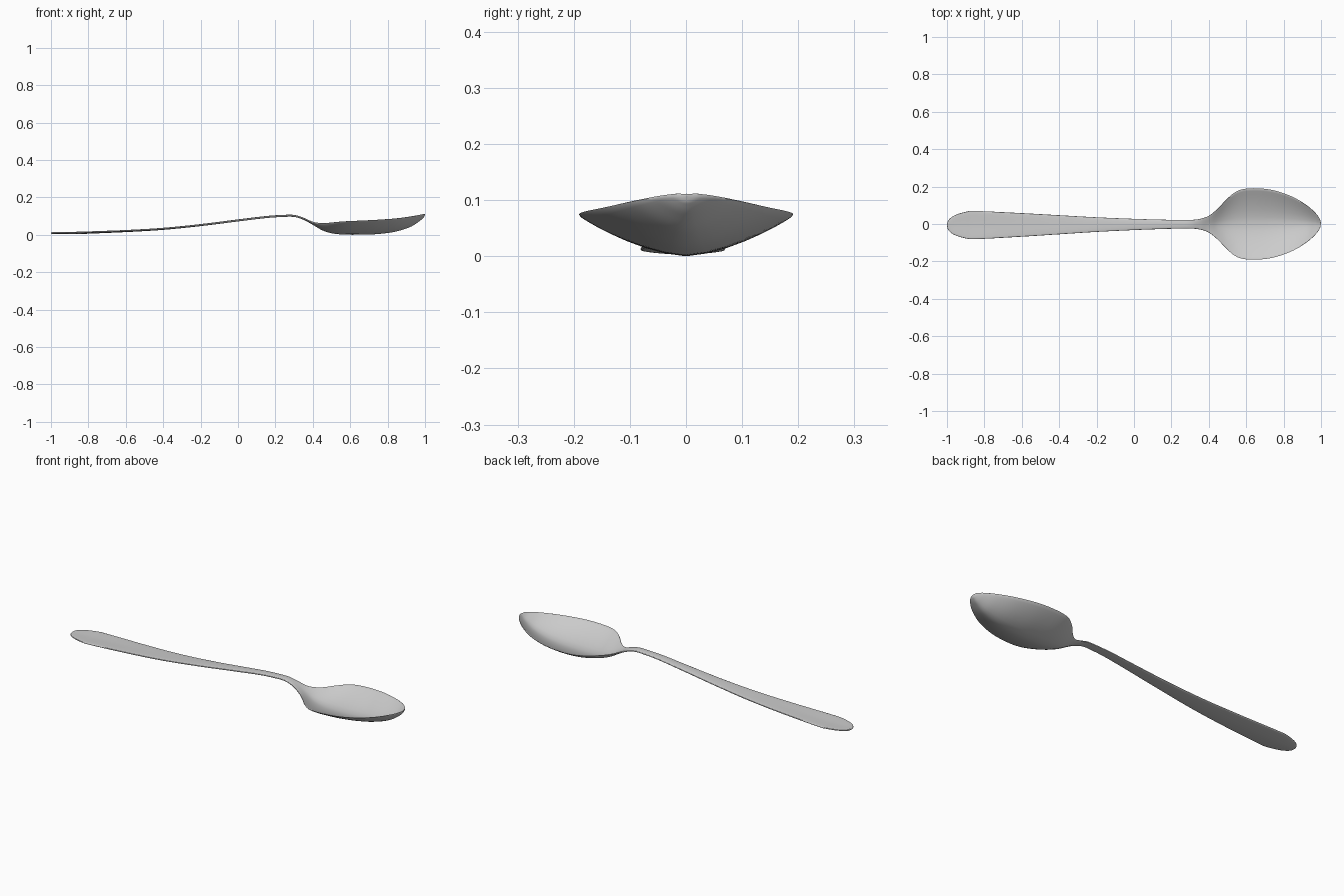
import bpy, bmesh, math

if "Cube" in bpy.data.objects:
    bpy.data.objects.remove(bpy.data.objects["Cube"])

# Stations along the spoon: x, half width, centre-line height, edge height
STATIONS = [
    (-1.0, 0.0, .010, .010), (-.992, .027, .010, .011), (-.96, .052, .009, .012),
    (-.90, .071, .009, .013), (-.84, .075, .010, .014), (-.60, .063, .020, .022),
    (-.40, .051, .032, .033), (-.20, .039, .052, .052), (0, .030, .077, .076),
    (.15, .025, .095, .094), (.24, .023, .101, .100), (.30, .023, .101, .100),
    (.35, .028, .086, .087), (.40, .045, .059, .068), (.45, .085, .030, .061),
    (.50, .138, .014, .065), (.56, .180, .007, .071), (.64, .191, .006, .075),
    (.74, .181, .009, .080), (.84, .148, .022, .087), (.92, .102, .047, .097),
    (.97, .058, .078, .105), (.993, .026, .099, .109), (1.0, 0.0, .110, .110),
]
STEPS, SIDE = 6, 16          # subdivisions per station, points across
THICK = .011


def spline(t):
    """Smooth interpolation through the stations."""
    i = min(int(t), len(STATIONS) - 2)
    f = t - i
    a, b, c, d = (STATIONS[max(0, min(len(STATIONS) - 1, k))] for k in range(i - 1, i + 3))
    return [.5 * (2*q + (r - p)*f + (2*p - 5*q + 4*r - s)*f*f + (3*q - p - 3*r + s)*f**3)
            for p, q, r, s in zip(a, b, c, d)]


def section(t):
    """Closed dished cross-section with a rounded edge."""
    x, w, zc, ze = spline(t)
    w = max(w, 0)
    thick = THICK * min(1, .35 + w / .03)
    off = -.004 * (.6 - x)   # handle leans very slightly to one side
    pts = []
    for k in range(2 * SIDE):
        ang = math.pi * k / SIDE
        v = math.cos(ang)
        z = zc + (ze - zc) * abs(v) ** 1.6
        half = thick / 2 * math.sqrt(abs(math.sin(ang)))
        pts.append((x, v * w + off, z + (half if k < SIDE else -half)))
    return pts


# Loft the sections into one continuous spoon
bm = bmesh.new()
count = (len(STATIONS) - 1) * STEPS
rings = [[bm.verts.new(p) for p in section(i / STEPS)] for i in range(count + 1)]
n = 2 * SIDE
for r0, r1 in zip(rings, rings[1:]):
    for k in range(n):
        bm.faces.new((r0[k], r0[(k + 1) % n], r1[(k + 1) % n], r1[k]))
bm.faces.new(rings[0])
bm.faces.new(rings[-1][::-1])
bmesh.ops.remove_doubles(bm, verts=bm.verts, dist=1e-5)
bmesh.ops.recalc_face_normals(bm, faces=bm.faces)

# Rest the lowest point on the ground
low = min(v.co.z for v in bm.verts)
for v in bm.verts:
    v.co.z -= low

mesh = bpy.data.meshes.new("spoon")
bm.to_mesh(mesh)
bm.free()
spoon = bpy.data.objects.new("spoon", mesh)
bpy.context.collection.objects.link(spoon)
bpy.context.view_layer.objects.active = spoon
spoon.select_set(True)
bpy.ops.object.shade_smooth_by_angle(angle=math.radians(50))
